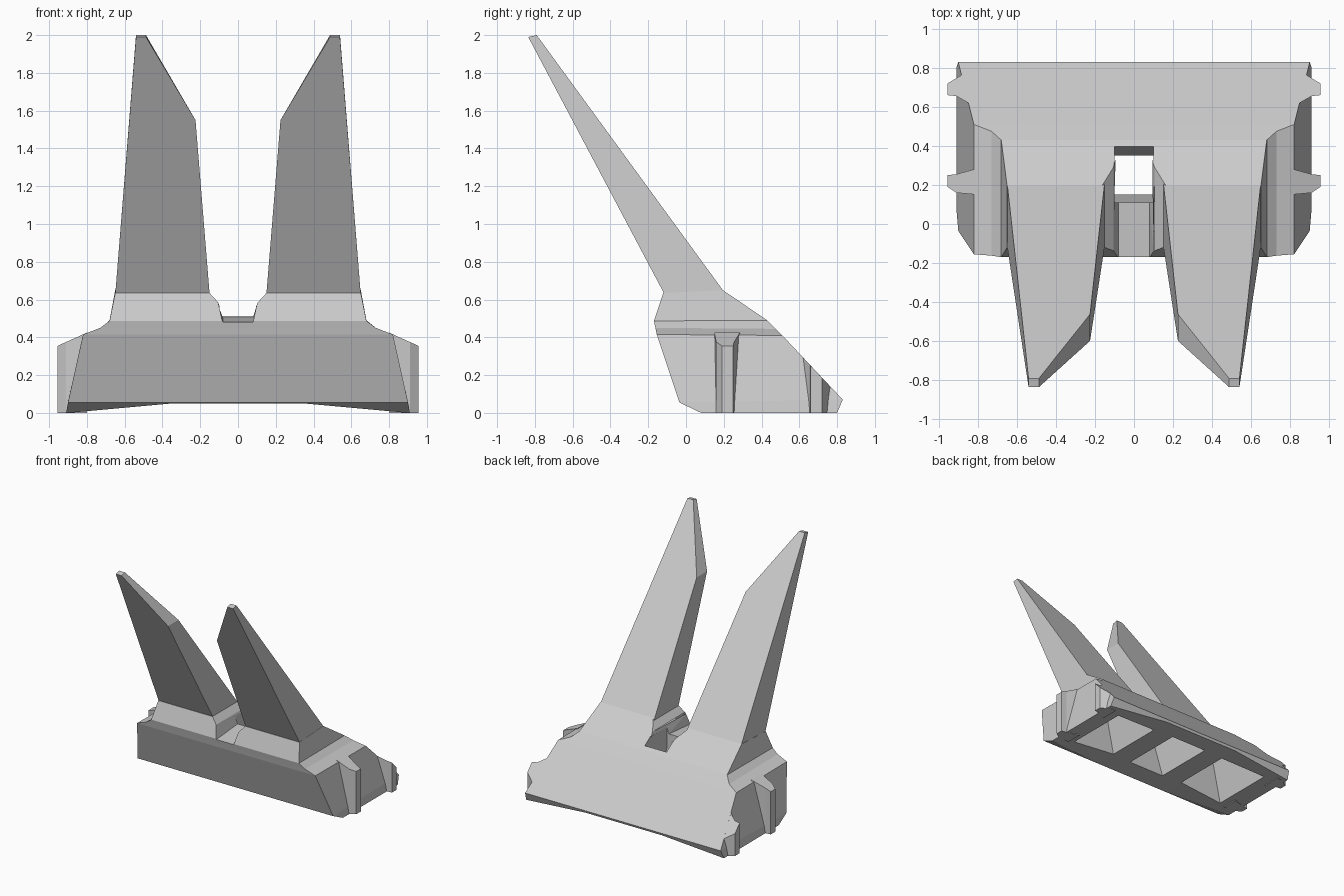
import bpy, bmesh

if "Cube" in bpy.data.objects:
    bpy.data.objects.remove(bpy.data.objects["Cube"])


def loft(name, rings):
    """Skin a stack of equally sized closed rings and cap both ends."""
    bm = bmesh.new()
    vs = [[bm.verts.new(p) for p in r] for r in rings]
    n = len(vs[0])
    for a, b in zip(vs, vs[1:]):
        for i in range(n):
            j = (i + 1) % n
            bm.faces.new((a[i], a[j], b[j], b[i]))
    bm.faces.new(vs[0])
    bm.faces.new(vs[-1])
    bmesh.ops.recalc_face_normals(bm, faces=bm.faces[:])
    me = bpy.data.meshes.new(name)
    bm.to_mesh(me)
    bm.free()
    ob = bpy.data.objects.new(name, me)
    bpy.context.collection.objects.link(ob)
    return ob


def rect(x0, x1, y0, y1, z0, z1=None):
    """Four-corner ring; front edge at z0, back edge at z1."""
    z1 = z0 if z1 is None else z1
    return [(x0, y0, z0), (x1, y0, z0), (x1, y1, z1), (x0, y1, z1)]


def mirror_x(ob):
    ob.modifiers.new("mirror", 'MIRROR').use_axis[0] = True


def cut(ob, cutter):
    m = ob.modifiers.new("cut", 'BOOLEAN')
    m.operation = 'DIFFERENCE'
    m.solver = 'EXACT'
    m.object = cutter
    bpy.context.view_layer.objects.active = ob
    bpy.ops.object.modifier_apply(modifier=m.name)
    bpy.data.objects.remove(cutter)


# Base block: half width, front y, back y, front z, back z per level
levels = [(.91, .08, .80, 0, 0), (.90, -.035, .83, .055, .07),
          (.82, -.155, .51, .415, .41), (.73, -.162, .475, .45, .445),
          (.68, -.17, .43, .487, .49), (.65, -.12, .195, .635, .65)]
base = loft("base", [rect(-w, w, f, b, z0, z1) for w, f, b, z0, z1 in levels])

# Shallow arch under the base
arch = [(-1.02, -.011), (-.35, .05), (.35, .05), (1.02, -.011), (1.02, -.1), (-1.02, -.1)]
cut(base, loft("arch", [[(x, y, z) for x, z in arch] for y in (-.3, 1)]))

# Slot between the two prongs, with a gently sloping floor
def slot_ring(y, floor):
    half = [(.21, .70), (.105, .585), (.08, floor)]
    return [(x, y, z) for x, z in half] + [(-x, y, z) for x, z in reversed(half)]

cut(base, loft("slot", [slot_ring(-.3, .47), slot_ring(.40, .53)]))

# Middle pocket, open right through to the slot
cut(base, loft("middle_pocket", [rect(-.18, .18, .16, .74, -.02),
                                 rect(-.1, .1, .11, .35, .38),
                                 rect(-.1, .1, .11, .415, .56)]))

# Tapered blind pockets on the underside
for s in (1, -1):
    cut(base, loft("pocket", [rect(.33 * s, .76 * s, .16, .74, -.02),
                              rect(.43 * s, .66 * s, .18, .32, .35)]))

# Tall leaning prongs: outline in x/z, front and back planes lean forward
outline = [(.65, .625), (.54, 2), (.487, 2), (.225, 1.55), (.15, .625)]
front = [(x, -.12 - .526 * (z - .64), min(z, 1.99)) for x, z in outline]
back = [(x, .195 - .73 * (z - .65), z) for x, z in outline]
mirror_x(loft("prongs", [front, back]))

# Side ribs: plan outline extruded up to a sloped top
def rib(name, plan, top):
    mirror_x(loft(name, [[(x, y, 0) for x, y in plan],
                         [(x, y, top(x, y)) for x, y in plan]]))

rib("side_ribs", [(.80, .15), (.91, .16), (.955, .19), (.955, .25), (.91, .255), (.80, .285)],
    lambda x, y: .355 + (.955 - x) * .45)
rib("rear_ribs", [(.83, .61), (.91, .655), (.955, .66), (.955, .72), (.88, .765), (.83, .77)],
    lambda x, y: .07 + (.83 - y) * 1.06)
